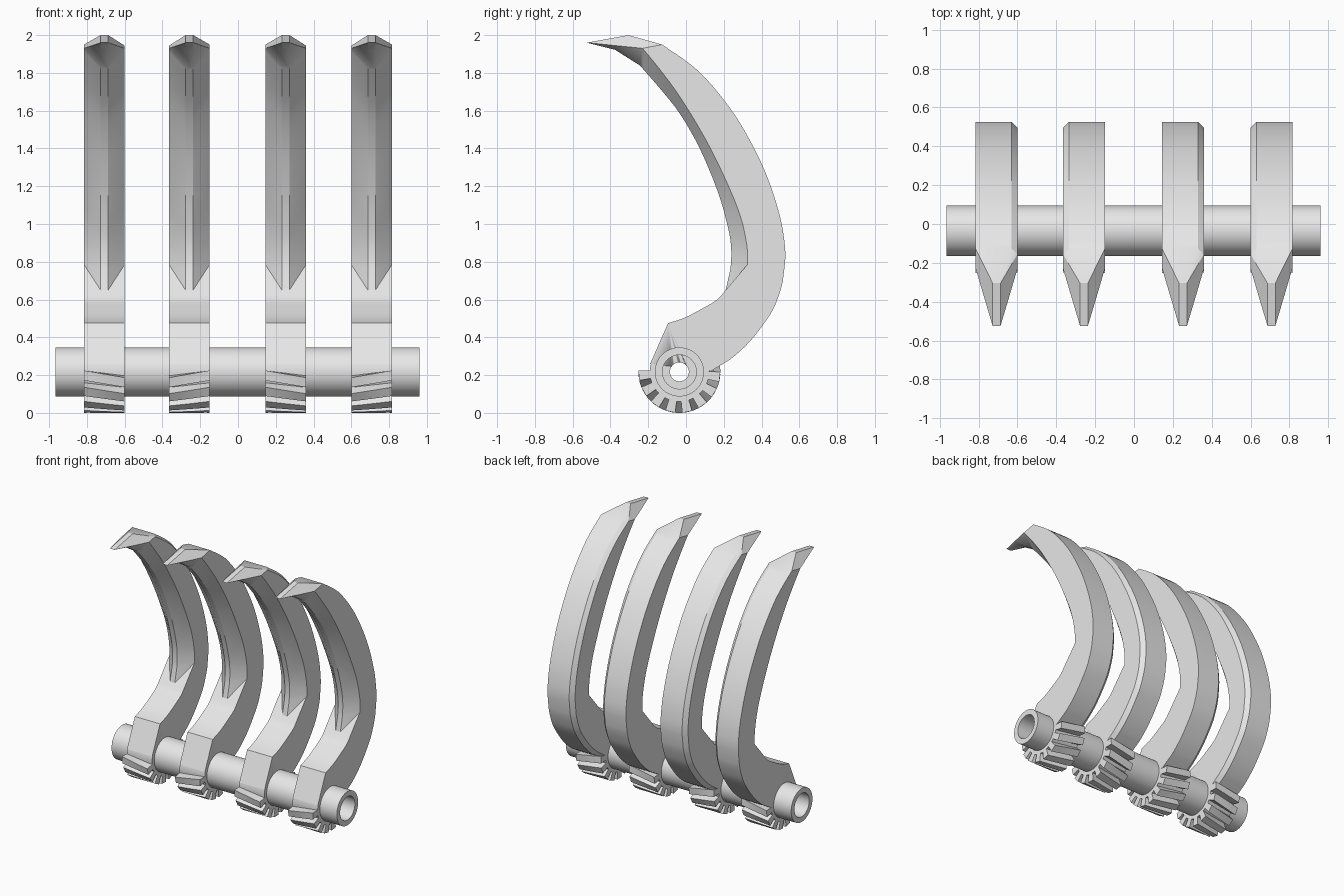
import bpy, bmesh, math
from mathutils import Vector

if "Cube" in bpy.data.objects:
    bpy.data.objects.remove(bpy.data.objects["Cube"], do_unlink=True)

steel = bpy.data.materials.new("light_grey")
steel.use_nodes = True
GREY = (0.8, 0.8, 0.8, 1)
steel.diffuse_color = GREY
steel.node_tree.nodes["Principled BSDF"].inputs["Base Color"].default_value = GREY

CY, CZ = -0.035, 0.217      # axle centre
H = 0.1075                  # half width of a claw
W = 0.02                    # half width of the inner cutting strip
C = 0.03                    # chamfer on one back edge
BORE, TUBE_IN, TUBE_OUT = 0.05, 0.09, 0.13
ROOT, TIP, TWIST = 0.157, 0.217, math.radians(10)

# Side profile stations as (y, z): inner edge, bevel edge, back edge
INNER = [(-.19, .26), (-.095, .475), (-.005, .505), (.10, .56), (.165, .60), (.21, .65),
         (.235, .76), (.238, .89), (.213, 1.02), (.165, 1.18), (.075, 1.395),
         (-.03, 1.58), (-.14, 1.72), (-.245, 1.84)]
BEVEL = INNER[:6] + [(.325, .785), (.322, .89), (.285, 1.05), (.205, 1.245), (.10, 1.455),
                     (-.03, 1.67), (-.14, 1.82), (-.23, 1.93)]
BACK = [(.13, .22), (.23, .28), (.34, .38), (.445, .52), (.487, .61), (.513, .70),
        (.525, .80), (.522, .90), (.495, 1.05), (.43, 1.25), (.34, 1.44),
        (.225, 1.625), (.06, 1.815), (-.127, 1.95)]


def spline(points, breaks, steps=4):
    """Smooth path through the stations, with corners at the breaks."""
    p = [Vector(q) for q in points]
    out = []
    for i in range(len(p) - 1):
        n = 1 if i in (0, 5) else steps
        a = p[i] if i in breaks or i == 0 else p[i - 1]
        d = p[i + 1] if i + 1 in breaks or i + 2 == len(p) else p[i + 2]
        b, c = p[i], p[i + 1]
        for k in range(n):
            t = k / n
            out.append(b + .5 * t * ((c - a) + t * (2 * a - 5 * b + 4 * c - d)
                                     + t * t * (3 * b - a - 3 * c + d)))
    return out + [p[-1]]


def finish(bm, name, angle=30):
    """Clean the mesh, make the object and shade it."""
    bmesh.ops.remove_doubles(bm, verts=bm.verts, dist=1e-5)
    bmesh.ops.recalc_face_normals(bm, faces=bm.faces)
    mesh = bpy.data.meshes.new(name)
    bm.to_mesh(mesh)
    bm.free()
    mesh.materials.append(steel)
    ob = bpy.data.objects.new(name, mesh)
    bpy.context.collection.objects.link(ob)
    bpy.ops.object.select_all(action='DESELECT')
    ob.select_set(True)
    bpy.context.view_layer.objects.active = ob
    bpy.ops.object.shade_smooth_by_angle(angle=math.radians(angle))
    return ob


def ring_pts(bm, x, r, n=64):
    return [bm.verts.new((x, CY + r * math.cos(2 * math.pi * k / n),
                          CZ + r * math.sin(2 * math.pi * k / n))) for k in range(n)]


def bridge(bm, a, b):
    n = len(a)
    for k in range(n):
        bm.faces.new((a[k], a[(k + 1) % n], b[(k + 1) % n], b[k]))


def tube(name, x0, x1, r_in, r_out):
    bm = bmesh.new()
    loops = [ring_pts(bm, x, r) for x, r in ((x0, r_in), (x0, r_out), (x1, r_out), (x1, r_in))]
    for k in range(4):
        bridge(bm, loops[k], loops[(k + 1) % 4])
    return finish(bm, name)


def blade(name, cx, side):
    """Curved claw; side flips which back edge is chamfered."""
    bm = bmesh.new()

    def section(i, e, b, ew, bw, c):
        inward = (e - b).normalized() * c
        pts = [(-W, i), (W, i), (ew, e), (bw, b), (c - bw, b), (-bw, b + inward), (-ew, e)]
        return [bm.verts.new((cx + side * x, p.x, p.y)) for x, p in pts]

    rings = [section(i, e, b, H, H, C) for i, e, b in
             zip(spline(INNER, (1, 5)), spline(BEVEL, (1, 5, 6)), spline(BACK, ()))]
    # Pointed tip
    point = Vector((-.525, 1.96))
    rings.append(section(Vector((-.375, 1.922)), Vector((-.378, 1.945)),
                         Vector((-.305, 2.0)), .064, W, 0))
    rings.append(section(point, point, point, W, W, 0))
    for a, b in zip(rings, rings[1:]):
        for k in range(7):
            m = (k + 1) % 7
            if k == 1:
                bm.faces.new((a[1], a[2], b[2]))
                bm.faces.new((a[1], b[2], b[1]))
            elif k == 6:
                bm.faces.new((a[6], a[0], b[6]))
                bm.faces.new((a[0], b[0], b[6]))
            else:
                bm.faces.new((a[k], a[m], b[m], b[k]))
    bm.faces.new(rings[0])
    bm.faces.new(rings[-1])
    bmesh.ops.dissolve_degenerate(bm, dist=1e-5, edges=bm.edges)
    ob = finish(bm, name, 25)

    # Bore for the axle
    bm = bmesh.new()
    ends = [ring_pts(bm, cx + s * .2, BORE) for s in (-1, 1)]
    bridge(bm, *ends)
    for e in ends:
        bm.faces.new(e)
    cutter = finish(bm, "bore_cutter")
    cutter.hide_render = True
    mod = ob.modifiers.new("bore", 'BOOLEAN')
    mod.operation, mod.solver, mod.object = 'DIFFERENCE', 'EXACT', cutter
    bpy.context.view_layer.objects.active = ob
    bpy.ops.object.modifier_apply(modifier=mod.name)
    bpy.data.objects.remove(cutter, do_unlink=True)


def gear_teeth(name, cx, side):
    """Eight slanted teeth around the lower half of the hub."""
    bm = bmesh.new()
    for k in range(8):
        mid = math.radians(185 + 24 * k)
        loops = []
        for s in range(5):
            t = s / 4
            x = cx + side * H * (1 - 2 * t)
            corners = []
            for r, da in ((ROOT - .02, -8), (TIP, -7), (TIP, 7), (ROOT - .02, 8)):
                a = mid + TWIST * t + math.radians(da)
                corners.append(bm.verts.new((x, CY + r * math.cos(a), CZ + r * math.sin(a))))
            loops.append(corners)
        for a, b in zip(loops, loops[1:]):
            bridge(bm, a, b)
        bm.faces.new(loops[0])
        bm.faces.new(loops[-1])
    finish(bm, name)


# Four claws, alternately mirrored, each with a toothed hub
CLAWS = (-.7075, -.2575, .2525, .7075)
for n, cx in enumerate(CLAWS):
    side = -1 if n % 2 == 0 else 1
    blade(f"claw_{n + 1}", cx, side)
    tube(f"claw_hub_{n + 1}", cx - H, cx + H, BORE, ROOT)
    gear_teeth(f"gear_teeth_{n + 1}", cx, side)

# Axle sleeves between and outside the claws
starts = [-.965] + [c + H for c in CLAWS]
stops = [c - H for c in CLAWS] + [.96]
for n, (x0, x1) in enumerate(zip(starts, stops)):
    tube(f"axle_sleeve_{n + 1}", x0, x1, TUBE_IN, TUBE_OUT)
